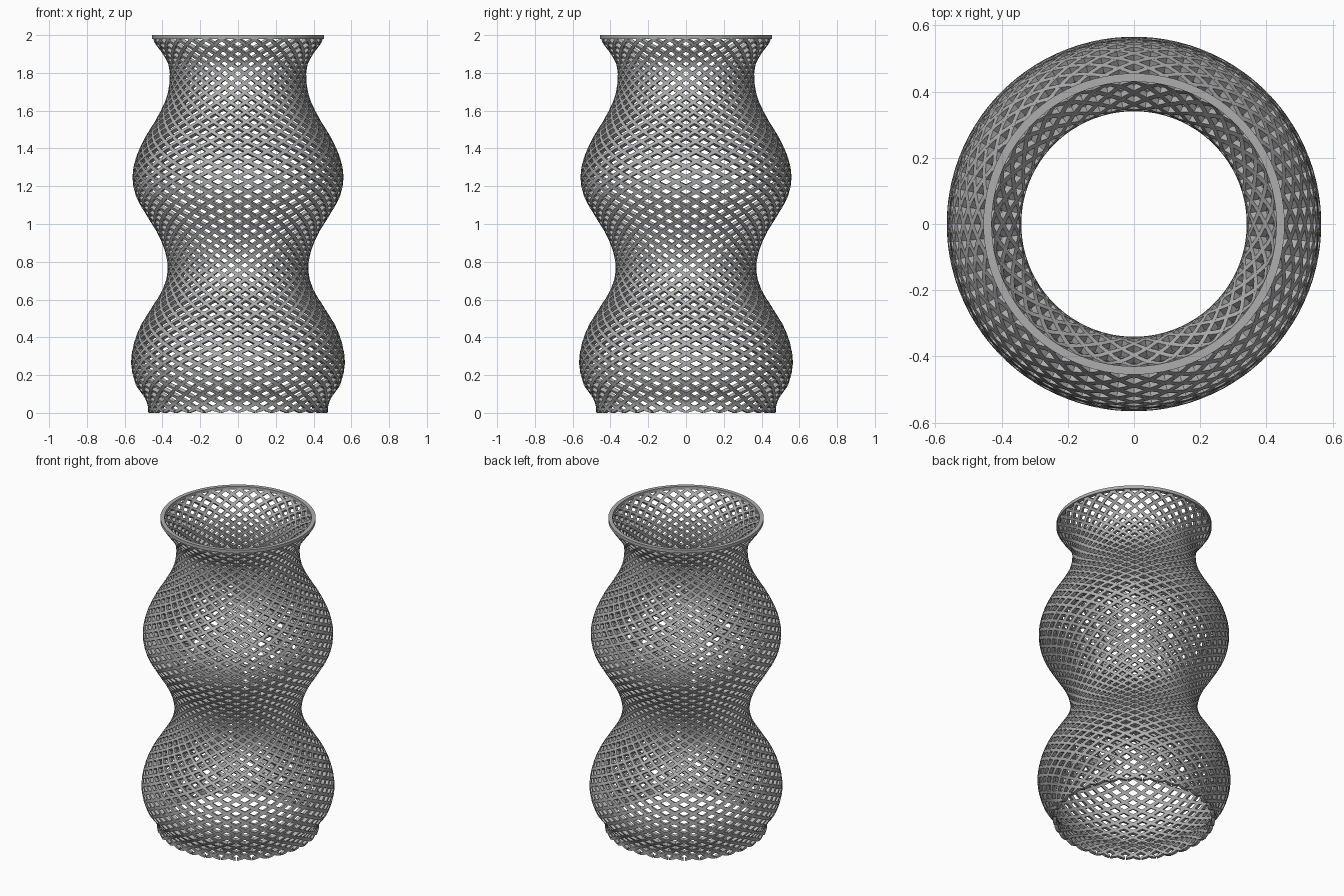
import bpy, bmesh, math
from mathutils import Vector

if "Cube" in bpy.data.objects:
    bpy.data.objects.remove(bpy.data.objects["Cube"], do_unlink=True)

STRANDS = 32      # strands in each winding direction
TURNS = 1.2       # turns of a strand over the full height
HEIGHT = 2.0
STEPS = 120
HALF = 0.0105     # half thickness of a strand

# outer silhouette: (height, radius)
PROFILE = [(0, .475), (.05, .48), (.1, .505), (.15, .54), (.25, .565), (.35, .555),
           (.45, .52), (.55, .46), (.65, .4), (.75, .373), (.85, .385), (.95, .425),
           (1.05, .485), (1.15, .54), (1.25, .558), (1.35, .54), (1.45, .495),
           (1.55, .435), (1.65, .385), (1.75, .363), (1.85, .37), (1.92, .41),
           (1.96, .44), (2.0, .455)]


def radius(z):
    """Smooth radius of the strand centre line at a height."""
    z = min(max(z, 0), HEIGHT)
    i = 0
    while i < len(PROFILE) - 2 and z > PROFILE[i + 1][0]:
        i += 1

    def slope(k):
        a, b = PROFILE[max(k - 1, 0)], PROFILE[min(k + 1, len(PROFILE) - 1)]
        return (b[1] - a[1]) / (b[0] - a[0])

    (z0, r0), (z1, r1) = PROFILE[i], PROFILE[i + 1]
    h = z1 - z0
    t = (z - z0) / h
    m0, m1 = slope(i) * h, slope(i + 1) * h
    curve = r0 + m0 * t + (3 * (r1 - r0) - 2 * m0 - m1) * t**2 + (2 * (r0 - r1) + m0 + m1) * t**3
    return curve - HALF


def polar(r, angle, z):
    return Vector((r * math.cos(angle), r * math.sin(angle), z))


gray = bpy.data.materials.new("mid gray")
gray.use_nodes = True
color = (0.42, 0.42, 0.42, 1)
gray.diffuse_color = color
gray.node_tree.nodes["Principled BSDF"].inputs["Base Color"].default_value = color


def finish(bm, name):
    bmesh.ops.recalc_face_normals(bm, faces=bm.faces)
    mesh = bpy.data.meshes.new(name)
    bm.to_mesh(mesh)
    bm.free()
    mesh.materials.append(gray)
    obj = bpy.data.objects.new(name, mesh)
    bpy.context.collection.objects.link(obj)
    return obj


def bridge(bm, a, b):
    n = len(a)
    for i in range(n):
        j = (i + 1) % n
        bm.faces.new((a[i], a[j], b[j], b[i]))


def section(z):
    """Square strand section, turned to follow the wall, as (radius, height) corners."""
    e = 0.005
    along = Vector((radius(z + e) - radius(z - e), 2 * e)).normalized() * HALF
    out = Vector((along.y, -along.x))
    mid = Vector((radius(z), z))
    corners = [mid + out + along, mid - out + along, mid - out - along, mid + out - along]
    return [(c.x, min(max(c.y, 0), HEIGHT - 0.002)) for c in corners]


def lattice(name, direction):
    """All strands winding one way, cut flat at the base."""
    bm = bmesh.new()
    heights = [0.002 + (HEIGHT - 0.012) * i / STEPS for i in range(STEPS + 1)]
    sections = [section(z) for z in heights]
    for k in range(STRANDS):
        start = math.tau * k / STRANDS
        previous = None
        for z, corners in zip(heights, sections):
            angle = start + direction * TURNS * math.tau * z / HEIGHT
            ring = [bm.verts.new(polar(r, angle, h)) for r, h in corners]
            if previous:
                bridge(bm, previous, ring)
            else:
                bm.faces.new(ring)
            previous = ring
        bm.faces.new(previous)
    return finish(bm, name)


lattice("left_winding_strands", 1)
lattice("right_winding_strands", -1)

# flat ring round the mouth
bm = bmesh.new()
rim = [(.43, 1.98), (.455, 1.98), (.455, HEIGHT), (.43, HEIGHT)]
sides = 96
rings = [[bm.verts.new(polar(r, math.tau * k / sides, z)) for r, z in rim] for k in range(sides)]
for k in range(sides):
    bridge(bm, rings[k], rings[(k + 1) % sides])
finish(bm, "top_rim")
